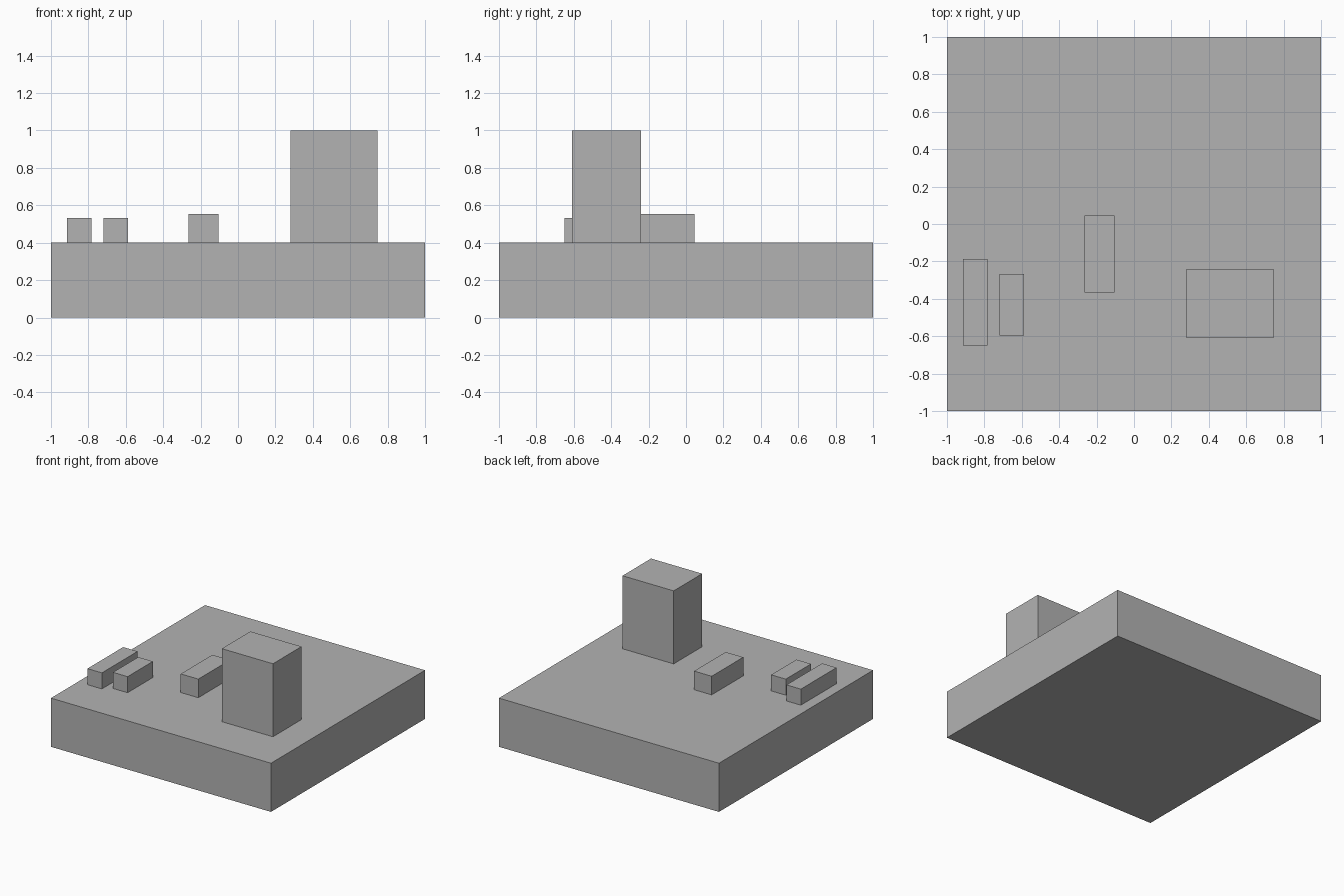
import bpy
from mathutils import Matrix, Vector
import bmesh

cube = bpy.data.objects.get("Cube")
if cube:
    bpy.data.objects.remove(cube, do_unlink=True)

GREY = (0.45, 0.45, 0.45, 1)
grey = bpy.data.materials.new("plain_grey")
grey.use_nodes = True
grey.diffuse_color = GREY
grey.node_tree.nodes["Principled BSDF"].inputs["Base Color"].default_value = GREY


def block(name, low, high):
    """Flat-faced box between two opposite corners."""
    low, high = Vector(low), Vector(high)
    bm = bmesh.new()
    bmesh.ops.create_cube(bm, size=1, matrix=Matrix.Diagonal((*(high - low), 1)))
    mesh = bpy.data.meshes.new(name)
    bm.to_mesh(mesh)
    bm.free()
    mesh.materials.append(grey)
    obj = bpy.data.objects.new(name, mesh)
    obj.location = (low + high) / 2
    bpy.context.collection.objects.link(obj)
    return obj


# Square slab that carries everything
TOP = 0.4
block("base_slab", (-1, -1, 0), (1, 1, TOP))

# Tall block and the three low bars standing on the slab
block("tower", (0.28, -0.61, TOP), (0.745, -0.24, 1))
block("middle_bar", (-0.265, -0.365, TOP), (-0.105, 0.045, 0.553))
block("inner_bar", (-0.72, -0.595, TOP), (-0.587, -0.267, 0.532))
block("outer_bar", (-0.913, -0.65, TOP), (-0.782, -0.187, 0.532))
